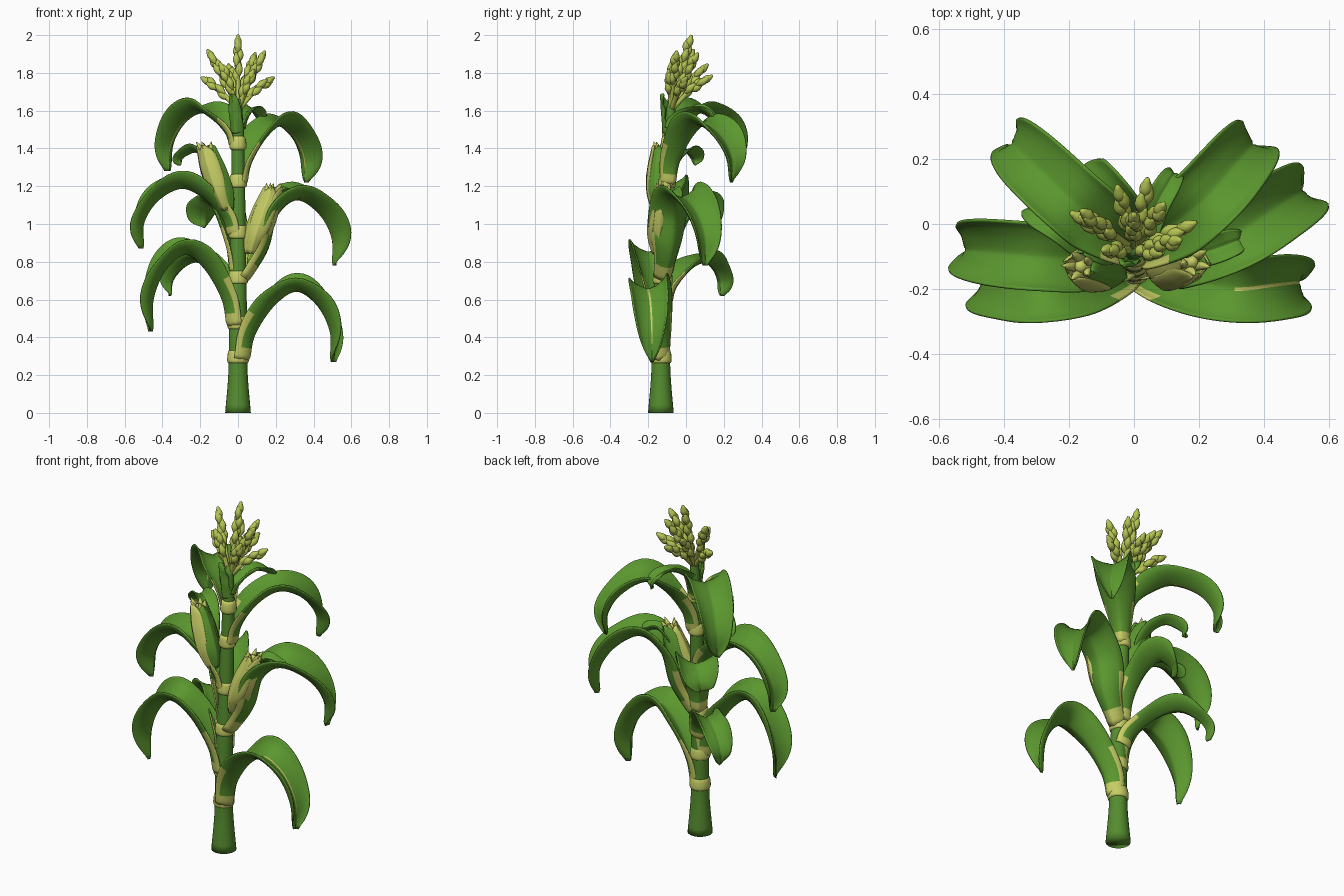
import bpy, bmesh, math
from mathutils import Vector as V

if "Cube" in bpy.data.objects:
    bpy.data.objects.remove(bpy.data.objects["Cube"])

UP = V((0, 0, 1))


def material(name, col):
    m = bpy.data.materials.new(name)
    m.diffuse_color = (*col, 1)
    m.use_nodes = True
    m.node_tree.nodes["Principled BSDF"].inputs["Base Color"].default_value = m.diffuse_color
    return m


LEAF = material("leaf green", (0.105, 0.31, 0.028))
STALK = material("stalk green", (0.09, 0.265, 0.028))
PALE = material("pale husk", (0.57, 0.62, 0.13))
TASSEL = material("tassel yellow green", (0.46, 0.55, 0.085))


def finish(name, bm, mats):
    bmesh.ops.recalc_face_normals(bm, faces=bm.faces)
    for f in bm.faces:
        f.smooth = True
    me = bpy.data.meshes.new(name)
    bm.to_mesh(me)
    bm.free()
    for m in mats:
        me.materials.append(m)
    bpy.context.collection.objects.link(bpy.data.objects.new(name, me))


def spline(pts, t):
    """Catmull-Rom through pts, t in 0..1"""
    p = [V(q) for q in pts]
    p = [2 * p[0] - p[1]] + p + [2 * p[-1] - p[-2]]
    s = t * (len(p) - 3)
    i = min(int(s), len(p) - 4)
    f = s - i
    a, b, c, d = p[i:i + 4]
    return 0.5 * (2 * b + (c - a) * f + (2 * a - 5 * b + 4 * c - d) * f * f + (3 * b - a - 3 * c + d) * f ** 3)


def tangent(pts, t):
    return (spline(pts, min(1, t + .015)) - spline(pts, max(0, t - .015))).normalized()


def smooth(x):
    x = max(0, min(1, x))
    return x * x * (3 - 2 * x)


def skin(bm, rings):
    """Bridge closed rings and cap both ends; returns rows of faces"""
    n = len(rings[0])
    rows = [[bm.faces.new((a[k], a[(k + 1) % n], b[(k + 1) % n], b[k])) for k in range(n)]
            for a, b in zip(rings, rings[1:])]
    bm.faces.new(rings[0])
    bm.faces.new(rings[-1])
    return rows


def tube(bm, pts, radii, seg=12, steps=10):
    """Round tube along pts with the given radii"""
    rings = []
    for i in range(steps):
        t = i / (steps - 1)
        c, tan = spline(pts, t), tangent(pts, t)
        r = max(0.0005, spline([(q, 0, 0) for q in radii], t).x)
        s = tan.cross(V((0.3, 1, 0.05))).normalized()
        n = tan.cross(s)
        rings.append([bm.verts.new(c + r * (s * math.cos(k * math.tau / seg) + n * math.sin(k * math.tau / seg)))
                      for k in range(seg)])
    skin(bm, rings)


HALF = [1, .93, .82, .7, .35, .15, .045]
US = [-u for u in HALF] + HALF[::-1]


def leaf(name, pts, W, base_r=.05, wrap=1.9, end_wrap=.9, mats=(LEAF, PALE), d=None,
         phase=0, collar=False, rib="", h=.008, wave=.006, rows=40, grow=.42):
    """Channelled blade which hugs the stalk at its foot and arches along pts"""
    bm = bmesh.new()
    d = V(d) if d else V(pts[-1]) - V(pts[0])
    d.z = 0
    side = UP.cross(d.normalized())
    rings = []
    for i in range(rows + 1):
        t = i / rows
        P, T = spline(pts, t), tangent(pts, t)
        S = (side - T * side.dot(T)).normalized()
        N = T.cross(S)
        a = wrap + (end_wrap - wrap) * smooth(t / .4)
        w = base_r * wrap + (W - base_r * wrap) * smooth(t / grow)
        if t > .5:
            w *= max(.05, 1 - ((t - .5) / .5) ** 2.6) ** .8
        r = w / a
        top, bot = [], []
        for u in US:
            rip = wave * u * u * math.sin(13 * t + phase + 1.5 * u) * smooth(t * 2)
            off = r * (1 - math.cos(a * u)) + rip - .006 * math.exp(-(u / .12) ** 2)
            c = P + S * r * math.sin(a * u) + N * off
            nn = N * math.cos(a * u) - S * math.sin(a * u)
            k = h * (1 - .6 * u * u) * (.4 if i in (0, rows) else 1)
            top.append(bm.verts.new(c + nn * k))
            bot.append(bm.verts.new(c - nn * k))
        rings.append(top + bot[::-1])
    n = len(US)
    for i, row in enumerate(skin(bm, rings)):
        t = (i + .5) / rows
        for k, f in enumerate(row):
            # distance from the midrib, on upper or lower side
            j = k if k < n else 2 * n - 2 - k
            u = abs(US[j] + US[j + 1]) / 2 if 0 <= j < n - 1 else 1
            foot = collar and (t < .07 or (u > .75 and t < .26))
            midrib = rib == ("upper" if k < n - 1 else "under") and u < .04 and .5 < t < .9
            f.material_index = 1 if foot or midrib else 0
    finish(name, bm, mats)


def arch(base, peak, tip, swell=.12):
    """Path that climbs steeply to the peak, then droops to the tip"""
    b, p, q = V(base), V(peak), V(tip)

    def mix(a, c, flat, up):
        e = c - a
        return a + V((e.x * flat, e.y * flat, e.z * up))
    return [b, mix(b, p, swell, .38), mix(b, p, .5 + swell * .2, .8), p, mix(p, q, .62, .2), mix(p, q, 1, .58), q]


def stalk_y(z):
    return -.133 + .048 * max(0, z - .5)


# stalk with flared foot
bm = bmesh.new()
tube(bm, [(0, stalk_y(z), z) for z in (0, .21, .42, .62, .83, 1.04, 1.25, 1.45, 1.66)],
     [.068, .051, .048, .046, .043, .04, .036, .032, .02], 24, 40)
finish("stalk", bm, [STALK])

# large leaves: foot height, half width, peak, tip, channel depth, midrib side
LEAVES = {
    "lower_right_leaf": (.28, .132, (.31, -.2, .655), (.5, -.18, .27), 1.25, "upper"),
    "lower_left_leaf": (.46, .132, (-.28, -.2, .85), (-.46, -.18, .43), 1.25, ""),
    "lower_back_leaf": (.58, .09, (-.22, .1, .81), (-.36, .19, .62), 1, ""),
    "middle_right_leaf": (.7, .14, (.31, -.03, 1.14), (.51, .1, .78), 1.2, "under"),
    "middle_left_leaf": (.94, .132, (-.3, -.1, 1.2), (-.51, -.08, .87), 1.2, ""),
    "middle_back_leaf": (.74, .13, (-.11, .06, 1.1), (-.18, .12, .98), 1, ""),
    "upper_right_leaf": (1.21, .128, (.22, .08, 1.53), (.36, .24, 1.22), 1, "under"),
    "upper_left_leaf": (1.41, .124, (-.2, .08, 1.6), (-.37, .24, 1.28), 1, "under"),
}
for i, (name, (z, W, peak, tip, deep, rib)) in enumerate(LEAVES.items()):
    r = .053 - .011 * z
    y = stalk_y(z)
    d = V((peak[0], peak[1] - y, 0)).normalized()
    cradle = name == "middle_right_leaf"
    leaf(name, arch(V((0, y, z)) + d * r, peak, tip, .38 if cradle else .12), W, r, end_wrap=deep,
         phase=i * 1.7, collar=True, rib=rib, h=.009, wave=.013, grow=.28 if cradle else .42)
    # pale collar at the foot of each front leaf
    if "back" not in name:
        bm = bmesh.new()
        tube(bm, [(0, y, z + q) for q in (-.02, -.01, .015, .045, .055)],
             [r - .006, r + .006, r + .007, r + .002, r - .008], 20, 12)
        finish("collar", bm, [PALE])

# small leaves at the top of the stalk
leaf("top_back_leaf", arch((.02, -.07, 1.5), (.07, .06, 1.61), (.12, .15, 1.52)), .045, .028)
leaf("top_sheath", [(-.01, -.11, 1.48), (-.02, -.12, 1.6), (-.03, -.125, 1.69)], .036, .03, d=(-.3, -1, 0))


# ears wrapped in husks, green on the side facing the given angle
def ear(tag, a, b, spin, green):
    a, b = V(a), V(b)
    ax = b - a
    bm = bmesh.new()
    tube(bm, [a, b], [.028, .05, .056, .052, .04, .012], 20, 24)
    finish(tag + "_ear", bm, [PALE])
    for k in range(4):
        ang = spin + k * math.tau / 4
        d = V((math.cos(ang), math.sin(ang), 0))
        mat = LEAF if math.cos(ang - green) > .3 else PALE
        pts = [a + ax * q + d * r for q, r in ((-.05, .03), (.25, .062), (.6, .064), (.85, .052), (1.02, .042))]
        leaf(tag + "_husk", pts, .064, .03, 1.3, 1.0, (mat, mat), d, k, h=.005, rows=20, wave=.002)
    # pointed husk tips
    bm = bmesh.new()
    for k in range(5):
        d = V((math.cos(k * 1.26 + spin), math.sin(k * 1.26 + spin), 0))
        tube(bm, [a + ax * .8 + d * .025, a + ax * .97 + d * .03, a + ax * 1.08 + d * .045], [.015, .014, .001], 8, 6)
    finish(tag + "_husk_tips", bm, [PALE])


ear("right", (.075, -.14, .86), (.185, -.115, 1.19), -1.7, 1.6)
ear("left", (-.065, -.145, 1.09), (-.17, -.13, 1.41), -1.92, .45)
leaf("left_ear_leaf", arch((-.1, -.1, 1.18), (-.22, 0, 1.39), (-.31, .05, 1.31)), .065, .03, 1.3)
leaf("right_ear_leaf", arch((.14, -.1, 1.0), (.24, -.08, 1.17), (.32, -.05, 1.13)), .05, .03, 1.3)

# tassel: stems carrying alternating, overlapping seed beads
ROOT = V((0, -.08, 1.6))
TIPS = [(0, .03, 2.0), (-.16, .04, 1.92), (.14, -.05, 1.91), (-.185, .03, 1.77), (.18, 0, 1.77),
        (.04, .13, 1.78), (-.05, .11, 1.84), (-.09, -.08, 1.84), (.075, -.09, 1.8), (.09, .06, 1.9)]
for tip in TIPS:
    tip = V(tip)
    path = [ROOT, ROOT.lerp(tip, .5) + UP * .02, tip]
    bm = bmesh.new()
    tube(bm, path, [.013, .012, .008], 8)
    count = 8 if tip.z > 1.88 else 6
    for k in range(count):
        t = .42 + .48 * k / (count - 1)
        c, T = spline(path, t), tangent(path, t)
        s = T.cross(V((.2, 1, .1))).normalized()
        out = (s * math.cos(k * 2.4) + T.cross(s) * math.sin(k * 2.4)) * (.009 if k < count - 1 else 0)
        tube(bm, [c + out * .5 - T * .036, c + out * 1.1, c + out * 1.4 + T * .038], [.008, .02, .006], 10, 9)
    finish("tassel_branch", bm, [TASSEL])
